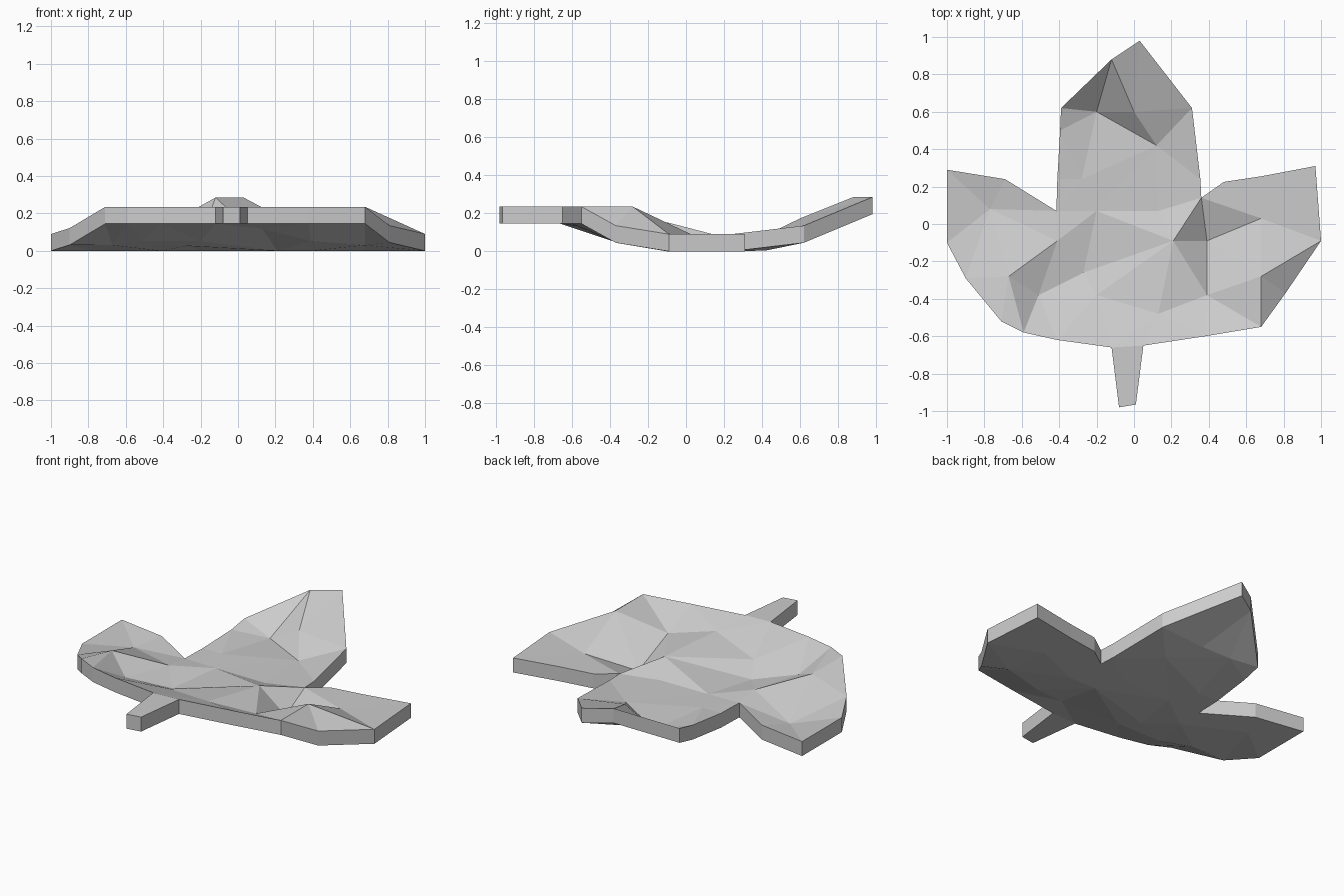
import bpy, bmesh
from mathutils import Vector
from mathutils.geometry import delaunay_2d_cdt

if "Cube" in bpy.data.objects:
    bpy.data.objects.remove(bpy.data.objects["Cube"])

THICK = 0.09

# side profile of the underside: (y, z)
PROFILE = [(-1, .145), (-.52, .145), (-.37, .045), (-.1, 0), (.4, 0),
           (.62, .045), (.88, .195), (1, .195)]

# leaf outline seen from above, counter-clockwise from the tip
OUTLINE = [(.03, .98), (-.12, .88), (-.39, .62), (-.395, .5), (-.41, .24), (-.415, .07),
           (-.69, .24), (-1, .29), (-1, -.1), (-.9, -.29), (-.71, -.52), (-.59, -.58),
           (-.41, -.62), (-.12, -.66), (-.08, -.98), (.01, -.965), (.05, -.65),
           (.38, -.6), (.68, -.55), (.81, -.37), (1, -.09), (.97, .31), (.68, .255),
           (.48, .225), (.36, .14), (.355, .24), (.31, .62)]

# uneven top surface: x, y and top height
BUMPS = [(-.2, .6, .07), (0, .6, .173), (.12, .42, .085), (-.28, .24, .09),
         (-.2, .07, .087), (.13, .07, .085), (.21, -.09, .15), (.39, -.09, .012),
         (.39, -.38, .135), (.68, .03, .088), (.68, -.28, .235), (.13, -.48, .18),
         (-.2, -.38, .13), (-.27, -.26, .07), (-.41, -.09, .11), (-.77, .08, .06),
         (-.67, -.28, .205), (-.51, -.38, .12)]

# visible creases, as pairs of points
CREASES = [((.39, -.09), (.68, .03)), ((.39, -.09), (.39, -.38)),
           ((-.67, -.28), (-.59, -.58)), ((-.77, .08), (-.41, -.09)),
           ((.68, -.28), (.68, -.55)), ((.68, -.28), (1, -.09)),
           ((-.2, .6), (-.12, .88)), ((-.2, .6), (-.395, .5))]


def under(y):
    for (y0, z0), (y1, z1) in zip(PROFILE, PROFILE[1:]):
        if y <= y1:
            return z0 + (z1 - z0) * (y - y0) / (y1 - y0)
    return PROFILE[-1][1]


# triangulate the outline once for both skins
n = len(OUTLINE)
points = OUTLINE + [b[:2] for b in BUMPS]
tops = [under(y) + THICK for x, y in OUTLINE] + [b[2] for b in BUMPS]
edges = [(i, (i + 1) % n) for i in range(n)]
edges += [(points.index(a), points.index(b)) for a, b in CREASES]
verts, _, tris, origin, _, _ = delaunay_2d_cdt(
    [Vector(p) for p in points], edges, [], 1, 1e-5)

# leaf: bumpy top, curved underside, upright rim
bm = bmesh.new()
top, bottom = [], []
for v, src in zip(verts, origin):
    z = tops[src[0]] if src else under(v.y) + THICK
    top.append(bm.verts.new((v.x, v.y, z)))
    bottom.append(bm.verts.new((v.x, v.y, under(v.y))))
for t in tris:
    bm.faces.new([top[i] for i in t])
    bm.faces.new([bottom[i] for i in reversed(t)])
pair = dict(zip(top, bottom))
top_set = set(top)
for e in [e for e in bm.edges if e.is_boundary and e.verts[0] in top_set]:
    a, b = e.verts
    bm.faces.new((a, b, pair[b], pair[a]))
bmesh.ops.recalc_face_normals(bm, faces=bm.faces)

mesh = bpy.data.meshes.new("leaf")
bm.to_mesh(mesh)
bm.free()
leaf = bpy.data.objects.new("leaf", mesh)
bpy.context.collection.objects.link(leaf)
